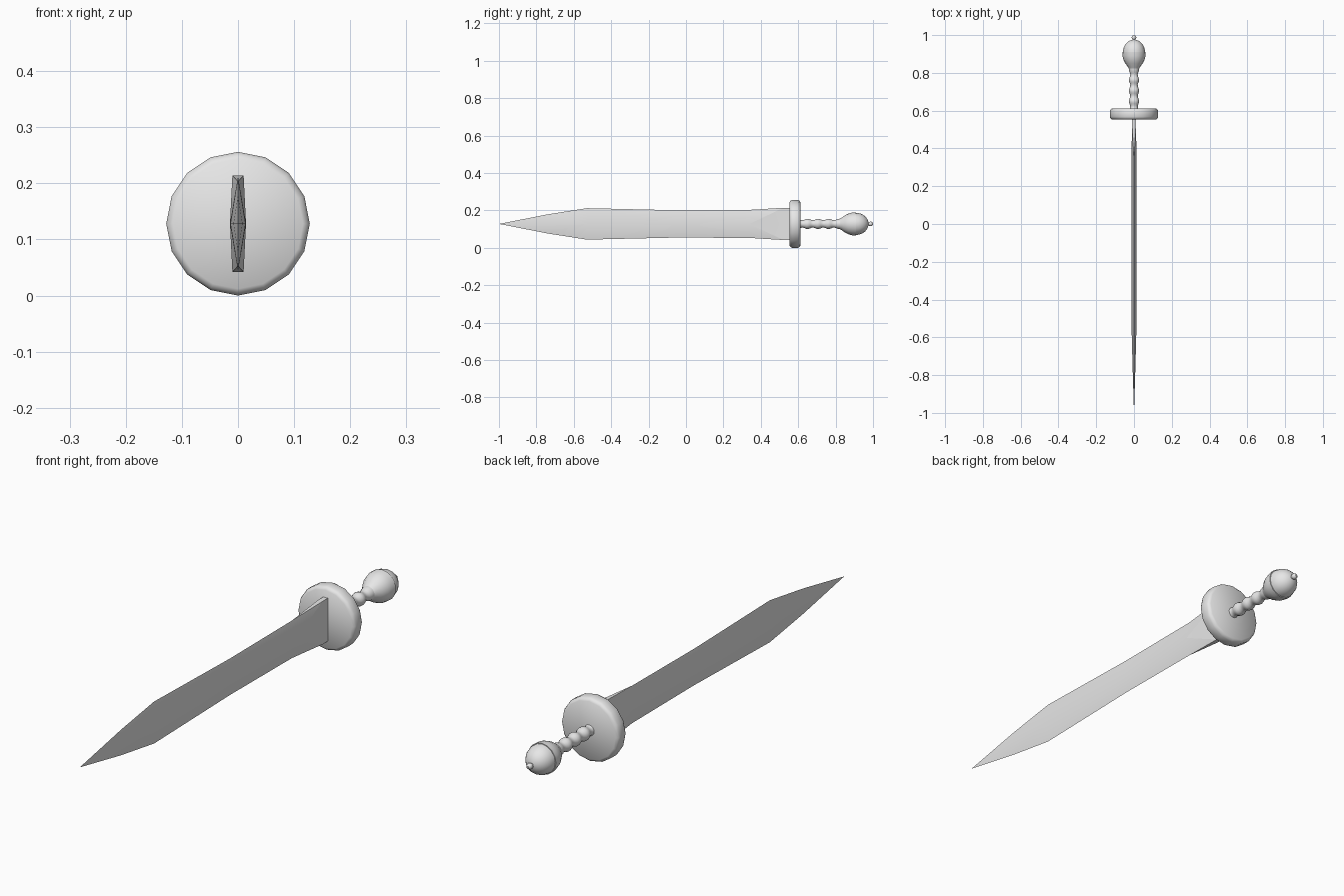
import bpy, bmesh, math

cube = bpy.data.objects.get("Cube")
if cube:
    bpy.data.objects.remove(cube, do_unlink=True)

AXIS_Z = 0.128  # height of the sword's long axis

steel = bpy.data.materials.new("light grey")
steel.use_nodes = True
GREY = (0.8, 0.8, 0.8, 1)
steel.diffuse_color = GREY
steel.node_tree.nodes["Principled BSDF"].inputs["Base Color"].default_value = GREY


def finish(name, bm, angle):
    """Turn a bmesh into a smooth-shaded object on the sword's axis."""
    bmesh.ops.remove_doubles(bm, verts=bm.verts, dist=1e-5)
    bmesh.ops.recalc_face_normals(bm, faces=bm.faces)
    mesh = bpy.data.meshes.new(name)
    bm.to_mesh(mesh)
    bm.free()
    mesh.materials.append(steel)
    obj = bpy.data.objects.new(name, mesh)
    bpy.context.collection.objects.link(obj)
    obj.location.z = AXIS_Z
    bpy.ops.object.select_all(action="DESELECT")
    obj.select_set(True)
    bpy.context.view_layer.objects.active = obj
    bpy.ops.object.shade_smooth_by_angle(angle=math.radians(angle))
    return obj


def turned(name, profile, sides=16, angle=40):
    """Revolve (y, radius) points around the long axis, with capped ends."""
    bm = bmesh.new()
    rings = []
    for y, r in profile:
        turns = [math.tau * i / sides for i in range(sides)]
        rings.append([bm.verts.new((r * math.sin(t), y, r * math.cos(t))) for t in turns])
    for a, b in zip(rings, rings[1:]):
        for i in range(sides):
            j = (i + 1) % sides
            bm.faces.new((a[i], a[j], b[j], b[i]))
    bm.faces.new(rings[0])
    bm.faces.new(rings[-1])
    return finish(name, bm, angle)


# Blade: diamond section, given as (y, half height, ridge half thickness)
stations = [(-0.74, 0.051, 0.008), (-0.53, 0.084, 0.0135),
            (-0.05, 0.073, 0.0143), (0.34, 0.075, 0.0143)]
bm = bmesh.new()
for sx in (-1, 1):
    for sz in (-1, 1):
        tip = bm.verts.new((0, -1, 0))
        edge = [bm.verts.new((0, y, sz * h)) for y, h, t in stations]
        ridge = [bm.verts.new((sx * t, y, 0)) for y, h, t in stations]
        bm.faces.new((tip, edge[0], ridge[0]))
        for i in range(len(stations) - 1):
            bm.faces.new((edge[i], edge[i + 1], ridge[i + 1], ridge[i]))
        # Flattened shoulder where the blade meets the guard
        shoulder = bm.verts.new((sx * 0.01, 0.52, sz * 0.086))
        middle = bm.verts.new((sx * 0.01, 0.52, 0))
        spine = bm.verts.new((0, 0.52, sz * 0.086))
        root = [bm.verts.new((sx * 0.01, 0.57, sz * 0.086)),
                bm.verts.new((sx * 0.01, 0.57, 0)),
                bm.verts.new((0, 0.57, sz * 0.086))]
        bm.faces.new((edge[-1], shoulder, ridge[-1]))
        bm.faces.new((edge[-1], spine, shoulder))
        bm.faces.new((ridge[-1], shoulder, middle))
        bm.faces.new((shoulder, root[0], root[1], middle))
        bm.faces.new((spine, root[2], root[0], shoulder))
blade = finish("blade", bm, 30)
# Crease the outline of the flat shoulder triangles
for e in blade.data.edges:
    a, b = (blade.data.vertices[i].co for i in e.vertices)
    low, high = sorted((a, b), key=lambda v: v.y)
    if abs(low.y - 0.34) < 0.01 and abs(low.z) < 0.01 and high.y > 0.5 and abs(high.z) > 0.05:
        e.use_edge_sharp = True

# Guard: round disc with a rounded rim
turned("guard", [(0.553, 0.116), (0.559, 0.124), (0.567, 0.128),
                 (0.598, 0.128), (0.606, 0.124), (0.612, 0.116)])

# Grip: three swells between narrow necks
grip = []
for i in range(25):
    y = 0.6 + 0.22 * i / 24
    grip.append((y, 0.0235 - 0.004 * math.cos(math.tau * (y - 0.622) / 0.056)))
turned("grip", grip + [(0.835, 0.03)])

# Pommel: egg-shaped lower bowl and a slightly smaller dome
bowl = [(0.82, 0.026), (0.832, 0.033), (0.85, 0.046), (0.87, 0.056),
        (0.89, 0.061), (0.91, 0.062)]
turned("pommel_bowl", bowl)
dome = [(0.908 + 0.068 * math.sin(a), 0.059 * math.cos(a))
        for a in (math.pi / 2 * i / 8 for i in range(8))]
turned("pommel_dome", dome + [(0.976, 0.004)])

# End button on the pommel
button = [(0.965, 0.007), (0.976, 0.007), (0.981, 0.011), (0.988, 0.0125),
          (0.995, 0.01), (1.0, 0.004)]
turned("pommel_button", button, sides=12)
